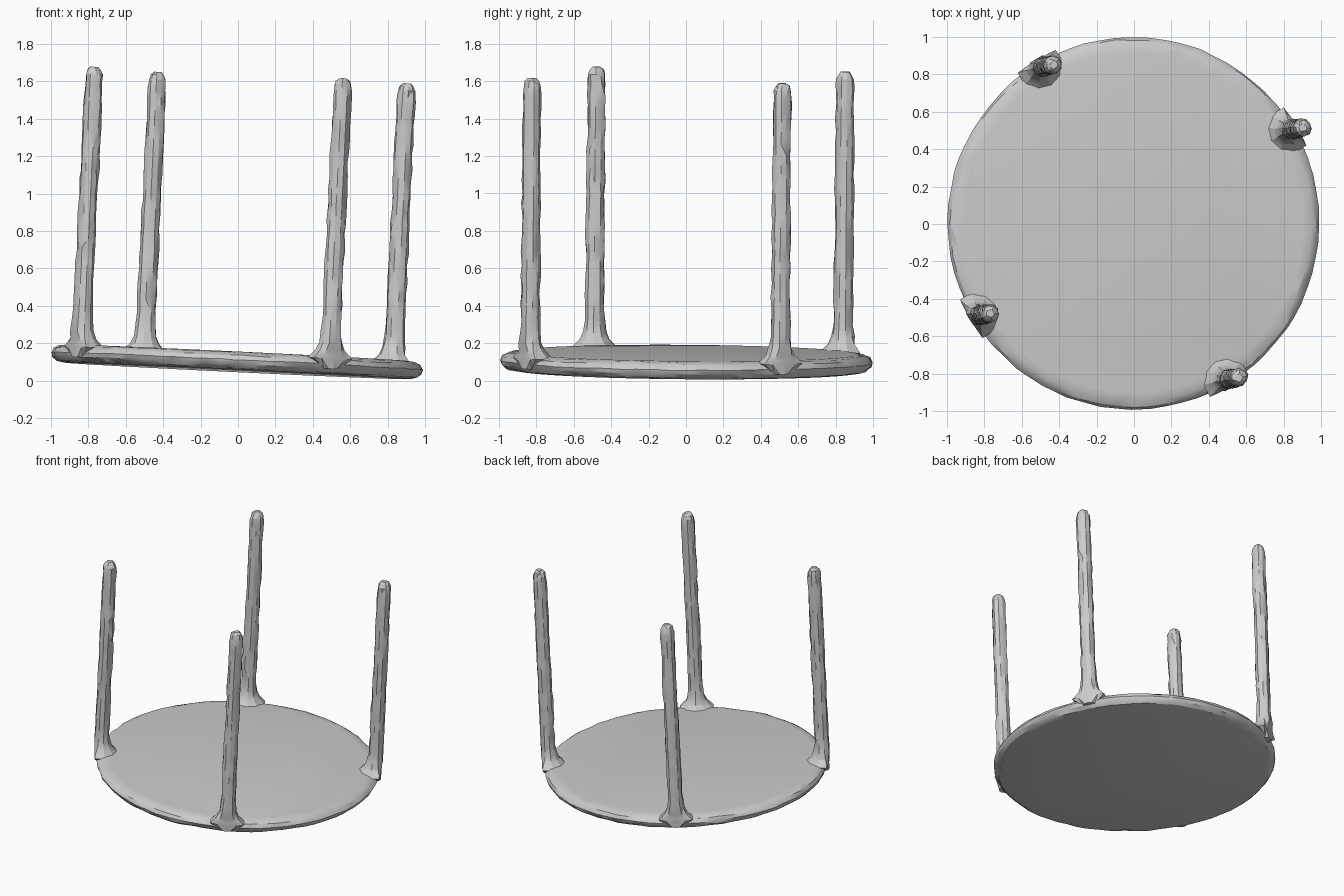
import bpy, bmesh, math, random
from mathutils import Vector, Matrix

if "Cube" in bpy.data.objects:
    bpy.data.objects.remove(bpy.data.objects["Cube"])

random.seed(4)
grey = bpy.data.materials.new("plain grey")
grey.diffuse_color = (0.6, 0.6, 0.6, 1)
grey.use_nodes = True
grey.node_tree.nodes["Principled BSDF"].inputs["Base Color"].default_value = grey.diffuse_color

# The whole stool lies upside down and tips slightly to the right
normal = Vector((0.048, 0.008, 1)).normalized()
tilt = Matrix.Translation((-0.004, 0.004, 0.1)) @ \
    Vector((0, 0, 1)).rotation_difference(normal).to_matrix().to_4x4()


def loft(name, rings):
    """Skin a list of closed rings of points and cap both ends."""
    bm = bmesh.new()
    loops = [[bm.verts.new(p) for p in ring] for ring in rings]
    n = len(loops[0])
    for a, b in zip(loops, loops[1:]):
        for i in range(n):
            j = (i + 1) % n
            bm.faces.new((a[i], a[j], b[j], b[i]))
    bm.faces.new(loops[0][::-1])
    bm.faces.new(loops[-1])
    # hand-carved look: irregular triangles
    bmesh.ops.triangulate(bm, faces=[f for f in bm.faces if len(f.verts) == 4])
    bmesh.ops.recalc_face_normals(bm, faces=bm.faces)
    mesh = bpy.data.meshes.new(name)
    bm.to_mesh(mesh)
    bm.free()
    mesh.materials.append(grey)
    obj = bpy.data.objects.new(name, mesh)
    bpy.context.collection.objects.link(obj)
    obj.matrix_world = tilt
    bpy.ops.object.select_all(action='DESELECT')
    obj.select_set(True)
    bpy.context.view_layer.objects.active = obj
    bpy.ops.object.shade_smooth_by_angle(angle=math.radians(25))


# Seat: round slab with a chipped, rounded rim
profile = [(0.925, -0.048, 0), (0.965, -0.040, .006), (0.988, -0.018, .006),
           (0.996, 0.004, .004), (0.982, 0.028, .006), (0.955, 0.042, .006),
           (0.91, 0.048, 0)]
sides = 72
rings = []
for r, z, rough in profile:
    ring = []
    for i in range(sides):
        a = 2 * math.pi * (i + random.uniform(-0.2, 0.2)) / sides
        rr = r + random.uniform(-rough, rough * 0.6)
        ring.append((rr * math.cos(a), rr * math.sin(a),
                     z + random.uniform(-rough, rough) * 0.6))
    rings.append(ring)
loft("seat", rings)

# Legs: carved posts at the rim, flared inward where they meet the seat
LEG_R, TOP = 0.972, 1.535
stations = [(-0.02, .045), (0.035, .125), (0.055, .105), (0.08, .08),
            (0.12, .063), (0.18, .054)]
stations += [(0.25 + 0.075 * k, .052 - 0.0002 * k) for k in range(17)]
stations += [(1.495, .046), (1.52, .036), (TOP, .02)]
for k, deg in enumerate((30.9, 120.9, 210.5, 300.5)):
    out = Vector((math.cos(math.radians(deg)), math.sin(math.radians(deg)), 0))
    side = Vector((-out.y, out.x, 0))
    rings = []
    for z, r in stations:
        ring = []
        carved = 0.005 if z > 0.1 else 0.001
        for i in range(10):
            a = 2 * math.pi * i / 10
            rr = r + random.uniform(-carved, carved)
            u, v = rr * math.cos(a), rr * math.sin(a)
            u = min(u, 0.05)
            if z < 0.1:
                u = min(u, math.sqrt(1.015 ** 2 - v * v) - LEG_R)
            h = z + (random.uniform(-0.02, 0.02) if 0.2 < z < 1.46 else 0)
            p = out * (LEG_R + u) + side * v
            p.z = h
            ring.append(p)
        rings.append(ring)
    loft(f"leg_{k + 1}", rings)
